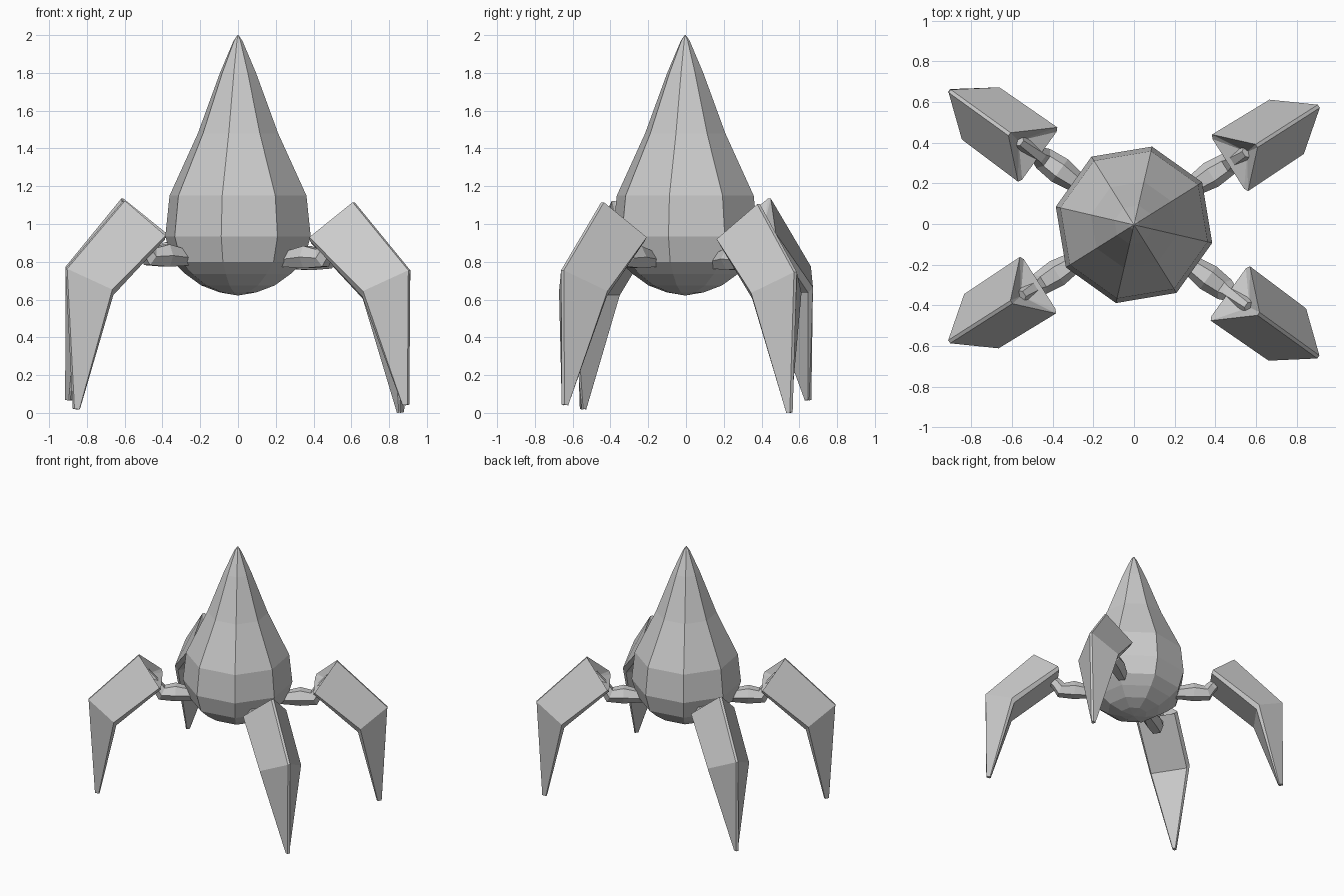
import bpy, bmesh, math
from mathutils import Vector

if "Cube" in bpy.data.objects:
    bpy.data.objects.remove(bpy.data.objects["Cube"])


def loft(name, rings, dent=None):
    """Skin closed rings of points; dent is an optional apex recessed in the first cap."""
    bm = bmesh.new()
    loops = [[bm.verts.new(p) for p in ring] for ring in rings]
    n = len(loops[0])
    for a, b in zip(loops, loops[1:]):
        for i in range(n):
            j = (i + 1) % n
            bm.faces.new((a[i], a[j], b[j], b[i]))
    if dent is None:
        bm.faces.new(loops[0])
    else:
        apex = bm.verts.new(dent)
        for i in range(n):
            bm.faces.new((loops[0][i], loops[0][(i + 1) % n], apex))
    bm.faces.new(loops[-1])
    bmesh.ops.recalc_face_normals(bm, faces=bm.faces)
    mesh = bpy.data.meshes.new(name)
    bm.to_mesh(mesh)
    bm.free()
    obj = bpy.data.objects.new(name, mesh)
    bpy.context.collection.objects.link(obj)
    return obj


# Teardrop body: eight-sided lathe, turned slightly
profile = [(0.004, 0.622), (0.10, 0.638), (0.20, 0.675), (0.285, 0.735), (0.355, 0.80),
           (0.395, 0.935), (0.372, 1.15), (0.218, 1.48), (0.098, 1.80),
           (0.024, 1.97), (0.003, 2.0)]
loft("body", [[(r * math.cos(math.radians(-13 + 45 * k)),
                r * math.sin(math.radians(-13 + 45 * k)) - 0.004, z) for k in range(8)]
              for r, z in profile])


def leg(name, angle, lift, shift, foot):
    a = math.radians(angle)
    out = Vector((math.cos(a), math.sin(a), 0))
    side = Vector((-math.sin(a), math.cos(a), 0))

    def at(r, z, s=0.0):
        return out * r + side * s + Vector((0, 0, z + lift))

    # Bladed leg: ridge (r, z), wing (r, z, half width), inner edge (r, z, half width)
    stations = [
        ((0.715 + shift, 1.105), (0.56 + shift * 0.6, 0.92, 0.165), (0.55 + shift * 0.6, 0.90, 0.145)),
        ((1.078 + shift, 0.745), (0.89 + shift, 0.635, 0.158), (0.872 + shift, 0.605, 0.14)),
        ((foot + 0.012, 0.004), (foot - 0.015, 0.0, 0.014), (foot - 0.022, 0.003, 0.01)),
    ]
    rings = []
    for (rr, rz), (wr, wz, w), (ir, iz, iw) in stations:
        rings.append([at(rr, rz, 0.009), at(wr, wz, w), at(ir, iz, iw),
                      at(ir, iz, -iw), at(wr, wz, -w), at(rr, rz, -0.009)])
    loft(name + "_blade", rings, dent=at(0.66 + shift, 0.95))

    # Hexagonal strut from the body, bending up into the blade
    path = [(0.27, 0.80, 0.045), (0.34, 0.805, 0.05), (0.45, 0.815, 0.068),
            (0.55, 0.81, 0.058), (0.58, 0.86, 0.045), (0.66 + shift, 0.97, 0.03)]
    tilt = [0, 0, 0, 25, 55, 50]
    tube = []
    for (r, z, rad), t in zip(path, tilt):
        t = math.radians(t)
        ring = []
        for k in range(6):
            u = math.radians(60 * k)
            h = rad * math.sin(u)
            ring.append(at(r - h * math.sin(t), z + h * math.cos(t), rad * math.cos(u)))
        tube.append(ring)
    loft(name + "_strut", tube)


leg("back_right_leg", 32.5, 0.0, 0.0, 1.025)
leg("front_left_leg", 212.5, 0.018, 0.0, 1.02)
leg("back_left_leg", 144.2, 0.03, 0.04, 1.11)
leg("front_right_leg", -35.8, 0.01, 0.04, 1.10)

# Raise the two wider legs' tips a little off the floor
for name, dz in (("back_left_leg_blade", 0.035), ("front_right_leg_blade", 0.03)):
    for v in bpy.data.objects[name].data.vertices:
        if v.co.z < 0.2:
            v.co.z += dz
